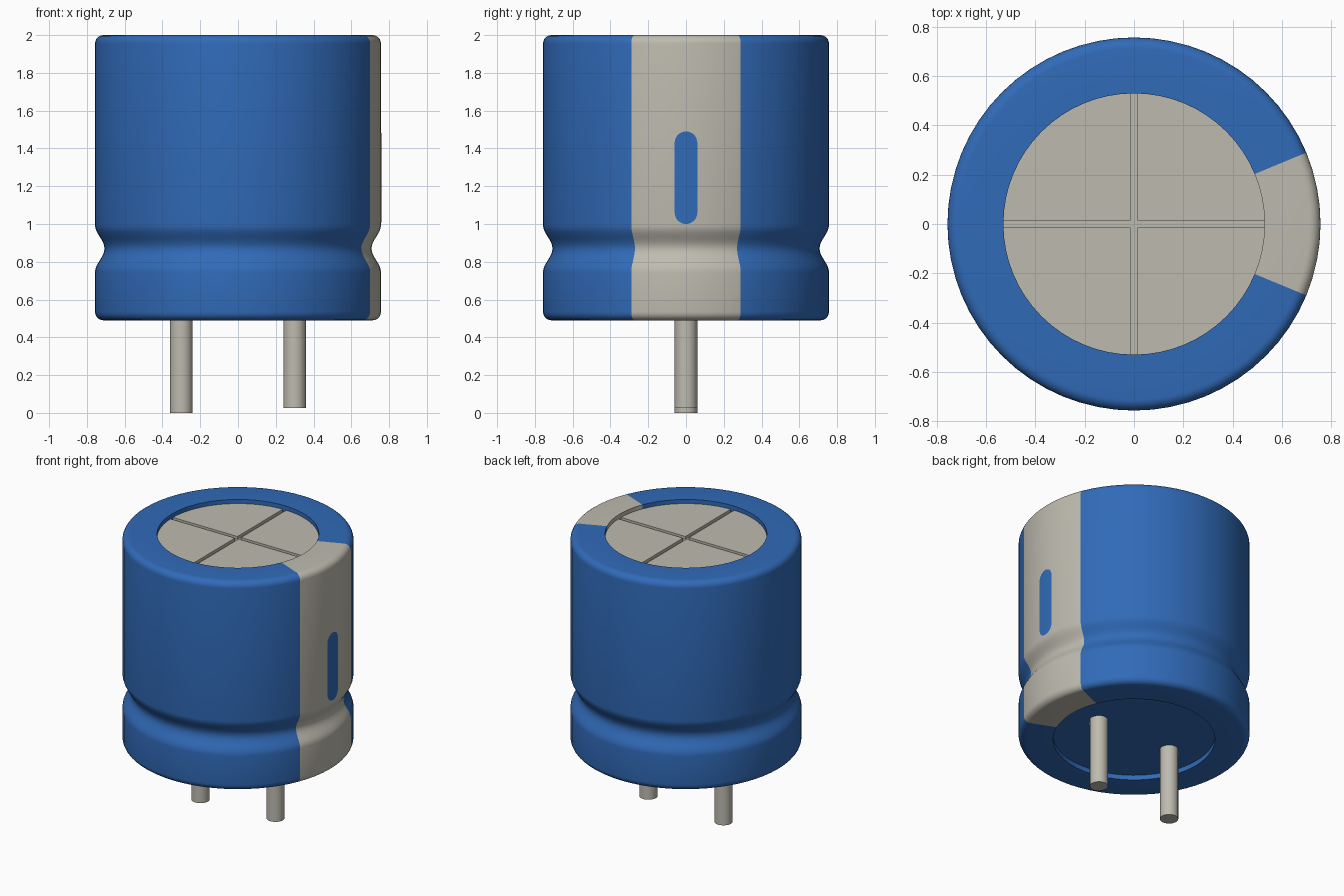
import bpy, bmesh, math
from mathutils import Vector

R, INNER = 0.757, 0.53        # can radius and end opening radius
BOTTOM, TOP = 0.49, 2.0
SEGMENTS = 64
STRIPE = math.radians(22.5)   # half angle of the grey stripe

if "Cube" in bpy.data.objects:
    bpy.data.objects.remove(bpy.data.objects["Cube"])


def material(name, rgb):
    m = bpy.data.materials.new(name)
    m.use_nodes = True
    m.diffuse_color = (*rgb, 1)
    m.node_tree.nodes["Principled BSDF"].inputs["Base Color"].default_value = (*rgb, 1)
    return m


BLUE = material("sleeve blue", (0.03, 0.145, 0.479))
GREY = material("metal grey", (0.515, 0.497, 0.429))


def finish(name, bm, mats, smooth=True):
    bmesh.ops.recalc_face_normals(bm, faces=bm.faces)
    mesh = bpy.data.meshes.new(name)
    bm.to_mesh(mesh)
    bm.free()
    for m in mats:
        mesh.materials.append(m)
    ob = bpy.data.objects.new(name, mesh)
    bpy.context.collection.objects.link(ob)
    if smooth:
        bpy.ops.object.select_all(action="DESELECT")
        ob.select_set(True)
        bpy.context.view_layer.objects.active = ob
        bpy.ops.object.shade_smooth_by_angle(angle=math.radians(35))
    return ob


def arc(r, z, radius, start, end, steps=6):
    angles = [math.radians(start + (end - start) * i / steps) for i in range(steps + 1)]
    return [(r + radius * math.cos(a), z + radius * math.sin(a)) for a in angles]


def disc(name, radius, low, high, mat, x=0):
    bm = bmesh.new()
    bmesh.ops.create_cone(bm, cap_ends=True, segments=SEGMENTS, radius1=radius,
                          radius2=radius, depth=high - low)
    bmesh.ops.translate(bm, verts=bm.verts, vec=(x, 0, (low + high) / 2))
    return finish(name, bm, [mat])


# Sleeve: rounded rims and a crimped groove, spun around z
f = 0.045
profile = [(INNER, BOTTOM + 0.05), (INNER, BOTTOM)]
profile += arc(R - f, BOTTOM + f, f, -90, 0)
for i in range(17):
    t = i / 8 - 1
    profile.append((R - 0.025 * (1 + math.cos(math.pi * t)), 0.87 + 0.125 * t))
profile += arc(R - f, TOP - f, f, 0, 90)
profile += [(INNER, TOP), (INNER, TOP - 0.06)]

bm = bmesh.new()
rings = []
for i in range(SEGMENTS):
    a = math.tau * i / SEGMENTS
    rings.append([bm.verts.new((r * math.cos(a), r * math.sin(a), z)) for r, z in profile])
for i in range(SEGMENTS):
    a, b = rings[i], rings[(i + 1) % SEGMENTS]
    angle = math.tau * (i + 0.5) / SEGMENTS
    in_stripe = min(angle, math.tau - angle) < STRIPE
    for j in range(len(profile) - 1):
        face = bm.faces.new((a[j], b[j], b[j + 1], a[j + 1]))
        face.material_index = int(in_stripe)
finish("sleeve", bm, [BLUE, GREY])

# End discs set into the sleeve
disc("bottom_seal", INNER, BOTTOM + 0.035, BOTTOM + 0.06, BLUE)
disc("can_top", INNER, TOP - 0.08, TOP - 0.05, GREY)

# Four raised quarters leave the vent cross between them
gap = 0.014
for n, (sx, sy) in enumerate([(1, 1), (-1, 1), (-1, -1), (1, -1)]):
    bm = bmesh.new()
    bmesh.ops.create_circle(bm, cap_ends=True, segments=SEGMENTS, radius=INNER)
    for normal in (Vector((sx, 0, 0)), Vector((0, sy, 0))):
        bmesh.ops.bisect_plane(bm, geom=bm.verts[:] + bm.edges[:] + bm.faces[:],
                               plane_co=normal * gap, plane_no=normal, clear_inner=True)
    bmesh.ops.translate(bm, verts=bm.verts, vec=(0, 0, TOP - 0.05))
    out = bmesh.ops.extrude_face_region(bm, geom=bm.faces[:])
    moved = [v for v in out["geom"] if isinstance(v, bmesh.types.BMVert)]
    bmesh.ops.translate(bm, verts=moved, vec=(0, 0, 0.02))
    finish(f"vent_quarter_{n + 1}", bm, [GREY], smooth=False)

# Polarity mark: thin rounded bar bent around the stripe
bm = bmesh.new()
half, low, high = 0.06, 1.0, 1.49
columns = []
for i in range(17):
    y = -half * math.cos(math.pi * i / 16)
    rise = math.sqrt(max(half * half - y * y, 0))
    x = math.sqrt(R * R - y * y) + 0.002
    columns.append([bm.verts.new((x, y, z))
                    for z in (low + half - rise, low + half, high - half, high - half + rise)])
for a, b in zip(columns, columns[1:]):
    for j in range(3):
        bm.faces.new((a[j], b[j], b[j + 1], a[j + 1]))
bmesh.ops.remove_doubles(bm, verts=bm.verts, dist=0.0001)
finish("minus_mark", bm, [BLUE])

# Leads, one slightly longer
disc("long_lead", 0.06, 0, BOTTOM + 0.05, GREY, x=-0.3)
disc("short_lead", 0.06, 0.025, BOTTOM + 0.05, GREY, x=0.3)
